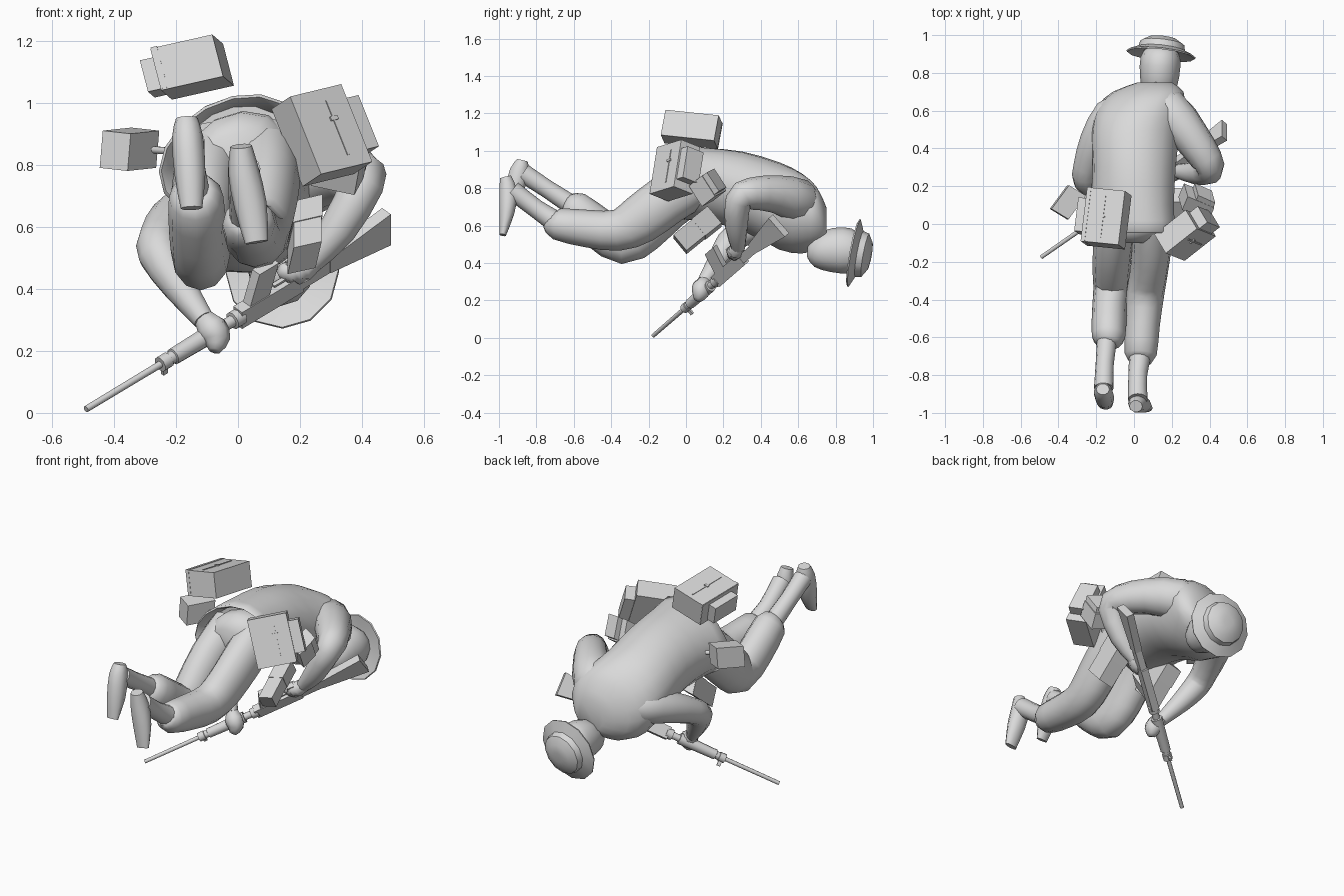
import bpy, bmesh, math
from mathutils import Vector

grey = bpy.data.materials.new("plain grey")
grey.diffuse_color = (0.7, 0.7, 0.7, 1)


def finish(name, bm, angle=50):
    bmesh.ops.recalc_face_normals(bm, faces=bm.faces)
    me = bpy.data.meshes.new(name)
    bm.to_mesh(me)
    bm.free()
    me.materials.append(grey)
    ob = bpy.data.objects.new(name, me)
    bpy.context.collection.objects.link(ob)
    bpy.ops.object.select_all(action='DESELECT')
    ob.select_set(True)
    bpy.context.view_layer.objects.active = ob
    if angle:
        bpy.ops.object.shade_smooth_by_angle(angle=math.radians(angle))
    return ob


def catmull(pts, steps):
    out = []
    for i in range(len(pts) - 1):
        a, b, c, d = (Vector(pts[max(0, min(len(pts) - 1, i + k))]) for k in (-1, 0, 1, 2))
        for s in range(steps):
            t = s / steps
            out.append(0.5 * (2 * b + (c - a) * t + (2 * a - 5 * b + 4 * c - d) * t * t
                              + (3 * b - a - 3 * c + d) * t ** 3))
    return out + [Vector(pts[-1])]


def tube(name, pts, sides=12, steps=2, ref=(1, 0, 0), fixed=None, angle=60):
    """Loft of rings; each point is x, y, z, half width, half depth."""
    pts = [tuple(p) if len(p) == 5 else tuple(p) + (p[3],) for p in pts]
    pts = catmull(pts, steps) if steps > 1 else [Vector(p) for p in pts]
    bm = bmesh.new()
    rings = []
    for i, p in enumerate(pts):
        lo, hi = pts[max(i - 1, 0)], pts[min(i + 1, len(pts) - 1)]
        T = Vector(fixed) if fixed else Vector(hi[:3]) - Vector(lo[:3])
        T.normalize()
        A = Vector(ref) - T * T.dot(Vector(ref))
        A.normalize()
        B = T.cross(A)
        c = Vector(p[:3])
        rings.append([bm.verts.new(c + A * p[3] * math.cos(k * math.tau / sides)
                                   + B * p[4] * math.sin(k * math.tau / sides)) for k in range(sides)])
    for r, q in zip(rings, rings[1:]):
        for k in range(sides):
            j = (k + 1) % sides
            bm.faces.new((r[k], r[j], q[j], q[k]))
    bm.faces.new(rings[0])
    bm.faces.new(rings[-1])
    return finish(name, bm, angle)


def box(name, centre, a, b, c, taper=1.0):
    """Box from three full edge vectors; the +a end may be scaled along b."""
    a, b, c, o = Vector(a), Vector(b), Vector(c), Vector(centre)
    bm = bmesh.new()
    bmesh.ops.create_cube(bm, size=1)
    for v in bm.verts:
        x, y, z = v.co
        v.co = o + a * x + b * y * (taper if x > 0 else 1) + c * z
    return finish(name, bm, 0)


# jacket, rolled towards its left, with the hem folded inwards like an open shell
roll = (.875, 0, .485)
tube("jacket", [(-.01, .04, .83, .19, .15), (-.02, -.03, .83, .225, .16), (-.02, -.04, .83, .25, .18),
                (-.01, .1, .82, .23, .19), (.0, .3, .785, .225, .21), (.01, .5, .705, .235, .235),
                (.035, .62, .665, .235, .21), (.075, .70, .64, .195, .16), (.11, .75, .61, .09, .09)],
     sides=16, fixed=(0, 1, 0), ref=roll)
tube("trouser_seat", [(-.01, -.1, .80, .10, .10), (-.01, -.04, .82, .175, .14), (0, .06, .82, .18, .14)],
     fixed=(0, 1, 0), ref=roll)

# trouser legs
tube("left_trouser_leg", [(-.09, .07, .83, .11, .13), (-.11, -.1, .71, .105, .135), (-.12, -.24, .575, .1, .13),
                          (-.12, -.34, .51, .095, .115), (-.13, -.46, .58, .092, .11),
                          (-.135, -.6, .695, .088, .095), (-.14, -.64, .72, .05, .05)])
tube("right_trouser_leg", [(.09, .07, .84, .11, .13), (.095, -.1, .74, .105, .135), (.08, -.25, .63, .1, .13),
                           (.06, -.37, .575, .1, .11), (.045, -.53, .585, .092, .1),
                           (.035, -.69, .61, .085, .085), (.03, -.73, .63, .05, .05)])

# boots: ankle shaft and sole-to-heel foot
tube("left_boot_shaft", [(-.14, -.58, .69, .055), (-.155, -.74, .795, .048), (-.16, -.87, .88, .052)])
tube("left_boot_foot", [(-.165, -.875, .95, .035, .03), (-.163, -.89, .89, .05, .055),
                        (-.155, -.925, .77, .05, .05), (-.15, -.965, .66, .035, .018)], sides=10)
tube("right_boot_shaft", [(.035, -.68, .61, .06), (.02, -.8, .69, .05), (.02, -.93, .79, .052)])
tube("right_boot_foot", [(.01, -.965, .86, .035, .032), (.018, -.95, .78, .05, .05),
                         (.04, -.958, .67, .053, .042), (.06, -.98, .55, .038, .018)], sides=10)

# sleeves and hands
tube("left_sleeve", [(-.05, .62, .67, .07), (-.12, .58, .66, .095), (-.2, .44, .62, .088), (-.25, .30, .56, .072),
                     (-.252, .23, .51, .07), (-.19, .17, .41, .056), (-.11, .095, .30, .035)])
tube("left_hand", [(-.12, .105, .31, .028), (-.085, .085, .275, .05), (-.07, .075, .235, .045),
                   (-.075, .06, .2, .02)], sides=8)
tube("right_sleeve", [(.08, .65, .69, .08), (.18, .60, .735, .118), (.295, .47, .77, .1), (.385, .34, .77, .085),
                      (.40, .28, .735, .07), (.32, .27, .59, .06), (.23, .28, .48, .037)])
tube("right_hand", [(.25, .28, .5, .03), (.21, .27, .465, .045), (.165, .255, .455, .042),
                    (.135, .24, .465, .018)], sides=8)

# neck, head and brimmed helmet
tube("neck", [(.08, .6, .61, .09), (.115, .70, .53, .062), (.13, .78, .49, .065)])
tube("head", [(.13, .65, .46, .03), (.13, .69, .465, .08, .085), (.135, .78, .47, .104, .118),
              (.14, .88, .465, .105, .12), (.145, .93, .46, .08, .08)], fixed=(.05, 1, -.05))
axis = Vector((.11, .98, -.18)).normalized()
hub = Vector((.145, .915, .45))
profile = [(.06, .0), (.11, -.005), (.181, -.022), (.184, -.014), (.125, .012), (.117, .045), (.075, .07), (.03, .076)]
tube("helmet", [tuple(hub + axis * h) + (r,) for r, h in profile], sides=12, steps=1, fixed=axis, angle=40)

# rifle, laid out along its own length
muzzle = Vector((-.49, -.175, .012))
d = Vector((.735, .512, .4435)).normalized()
u = Vector((0, -.655, .756)).normalized()
s = d.cross(u)


def along(t, up=0.0):
    return muzzle + d * t + u * up


def rod(name, spans):
    tube(name, [tuple(along(t)) + (r,) for t, r in spans], sides=10, steps=1, ref=u, fixed=d, angle=40)


rod("rifle_barrel", [(0, .011), (.36, .012)])
rod("rifle_handguard", [(.325, .026), (.36, .026), (.362, .022), (.38, .022), (.382, .028), (.60, .032)])
rod("rifle_gas_block", [(.59, .02), (.64, .02), (.642, .03), (.68, .03)])
box("rifle_front_sight", along(.345, -.035), d * .02, u * .03, s * .012)
box("rifle_receiver", along(.80, .0), d * .27, u * .07, s * .042)
box("rifle_magazine", along(.765, .085), u * .125 + d * .045, d * .085, s * .035)
box("rifle_grip", along(.90, .055), u * .08 + d * .025, d * .04, s * .03)
box("rifle_trigger_guard", along(.85, .045), d * .06, u * .008, s * .015)
box("rifle_stock_neck", along(.99, .0), d * .14, u * .05, s * .038)
box("rifle_stock", along(1.185, .005), d * .265, u * .06, s * .042, taper=2.2)

# large hip pack on the right with side pocket, strap and buckle
a1, e1, e2 = Vector((.1, -.04, -.25)), Vector((.06, -.1, .04)), Vector((.165, .13, .04))
A = Vector((.108, -.055, .98)) + (a1 + e1 + e2) / 2
box("right_pack", A, a1, e1, e2)
box("right_pack_strap", A + e1 * .51 + e2 * .12, a1 * .7, e1 * .04, e2 * .04)
box("right_pack_buckle", A + e1 * .52 + e2 * .12 - a1 * .12, a1 * .05, e1 * .06, e2 * .14)
box("right_pack_pocket", A + e2 * .62, a1 * .66, e1 * .85, e2 * .28)

# large pack on the back with side pocket and strap
x, y, z = Vector((.2, -.02, .045)), Vector((.035, .285, -.03)), Vector((-.035, .025, .135))
D = Vector((-.148, .03, 1.115))
box("back_pack", D, x, y, z)
box("back_pack_flap", D + z * .03 - x * .44, x * .1, y * 1.01, z * .98)
box("back_pack_pocket", D - x * .6 - z * .04, x * .26, y * .62, z * .75)
box("back_pack_strap", D + z * .51, x * .04, y * .8, z * .03)
box("back_pack_buckle", D + z * .52, x * .12, y * .05, z * .04)

# small pouches around the belt
box("left_pouch", (-.35, .115, .85), (.092, .125, .01), (.09, -.055, -.01), (.01, 0, .12))
tube("left_pouch_toggle", [(-.29, .13, .85, .012), (-.235, .15, .845, .012)], sides=8, steps=1)
box("right_side_pouch", (.33, .115, .8), (.14, -.06, -.03), (.03, .07, .055), (.02, -.07, .11))
box("right_side_pouch_flap", (.36, .125, .815), (.09, -.04, -.02), (.032, .078, .06), (.018, -.065, .1))
for name, px in (("right", .215), ("left", -.12)):
    box(name + "_thigh_pouch", (px, .06, .575), (0, .185, .15), (.09, 0, .02), (-.02, .07, -.085))
    box(name + "_thigh_pouch_flap", (px, .11, .615), (0, .085, .068), (.095, 0, .022), (-.021, .074, -.09))
